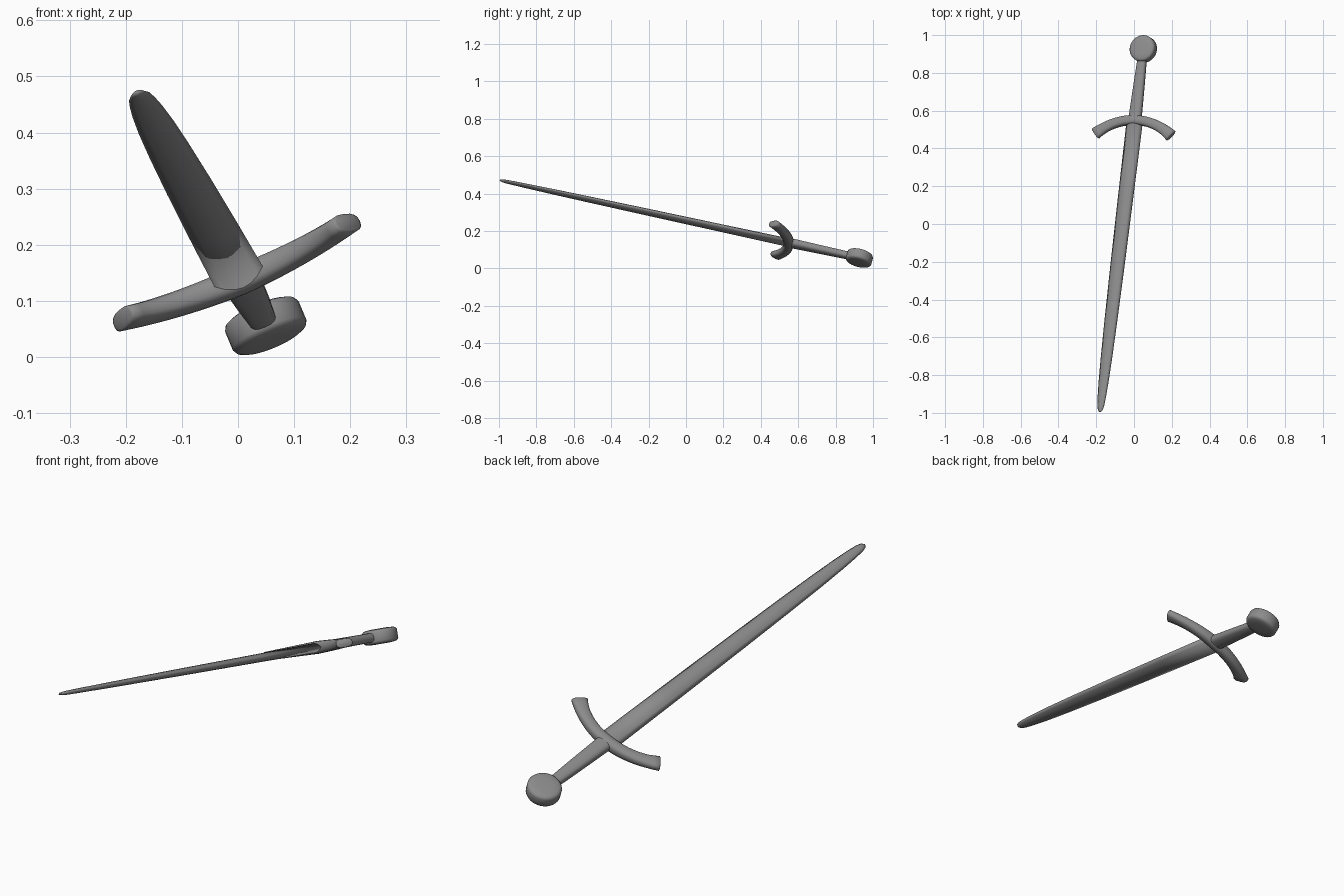
import bpy, bmesh
from math import sin, cos, pi, radians, copysign
from mathutils import Vector, Matrix

if "Cube" in bpy.data.objects:
    bpy.data.objects.remove(bpy.data.objects["Cube"])

# Sword frame: X along guard, Y towards pommel, Z out of the flat of the blade
Y = Vector((0.116, 0.971, -0.21)).normalized()
X = Vector((0.919, -0.022, 0.392))
X = (X - Y * X.dot(Y)).normalized()
Z = X.cross(Y)
FRAME = Matrix.Translation((0.0045, 0.55, 0.137)) @ Matrix((X, Y, Z)).transposed().to_4x4()

# Dark steel
steel = bpy.data.materials.new("dark_steel")
steel.diffuse_color = (0.26, 0.26, 0.26, 1)
steel.use_nodes = True
steel.node_tree.nodes["Principled BSDF"].inputs["Base Color"].default_value = steel.diffuse_color


def oval(n=16, p=1.0):
    """Rounded section; p < 1 makes it boxier."""
    f = lambda v: copysign(abs(v) ** p, v)
    return [(f(cos(2 * pi * i / n)), f(sin(2 * pi * i / n))) for i in range(n)]


def loft(name, stations, section, angle=85):
    """Stations: (centre, width axis, thickness axis, half width, half thickness)."""
    bm = bmesh.new()
    rings = [[bm.verts.new(Vector(c) + Vector(a) * s * w + Vector(b) * t * h)
              for s, t in section] for c, a, b, w, h in stations]
    n = len(section)
    for r0, r1 in zip(rings, rings[1:]):
        for i in range(n):
            bm.faces.new((r0[i], r0[(i + 1) % n], r1[(i + 1) % n], r1[i]))
    bm.faces.new(rings[0])
    bm.faces.new(rings[-1])
    bmesh.ops.recalc_face_normals(bm, faces=bm.faces)
    me = bpy.data.meshes.new(name)
    bm.to_mesh(me)
    bm.free()
    me.materials.append(steel)
    ob = bpy.data.objects.new(name, me)
    ob.matrix_world = FRAME
    bpy.context.collection.objects.link(ob)
    bpy.ops.object.select_all(action='DESELECT')
    ob.select_set(True)
    bpy.context.view_layer.objects.active = ob
    bpy.ops.object.shade_smooth_by_angle(angle=radians(angle))
    return ob


def along_y(rows):
    return [((0, y, 0), (1, 0, 0), (0, 0, 1), w, t) for y, w, t in rows]


# Blade: lens section tapering to a rounded tip
lens = [(1, 0), (0.65, 0.6), (0.3, 0.9), (0, 1), (-0.3, 0.9), (-0.65, 0.6),
        (-1, 0), (-0.65, -0.6), (-0.3, -0.9), (0, -1), (0.3, -0.9), (0.65, -0.6)]
loft("blade", along_y([
    (0.0, 0.047, 0.020), (-0.4, 0.0445, 0.017), (-0.8, 0.041, 0.015),
    (-1.1, 0.037, 0.013), (-1.3, 0.033, 0.0115), (-1.43, 0.0285, 0.010),
    (-1.51, 0.024, 0.009), (-1.56, 0.0195, 0.008), (-1.583, 0.013, 0.006),
    (-1.592, 0.004, 0.002)]), lens, 120)

# Grip: narrows towards the pommel
loft("grip", along_y([(0.0, 0.036, 0.022), (0.2, 0.030, 0.020), (0.35, 0.024, 0.019)]),
     oval(16, 0.75))

# Guard: arc curving towards the tip, ends wider and flatter
R, END, N = 0.337, radians(40), 20
arc = []
for i in range(N + 1):
    k = 2 * i / N - 1
    a = k * END
    arc.append(((R * sin(a), R * (cos(a) - 1), 0), (sin(a), cos(a), 0), (0, 0, 1),
                0.026 + 0.008 * k ** 4, 0.026 - 0.008 * abs(k)))
# rounded shoulders on the end faces
for j, s in ((0, -1), (-1, 1)):
    c, a, b, w, h = arc[j]
    cap = (Vector(c) + Vector((cos(END) * s, -sin(END), 0)) * 0.003, a, b, w * 0.85, h * 0.8)
    arc.insert(0, cap) if j == 0 else arc.append(cap)
loft("guard", arc, oval(16, 0.75))

# Pommel: thick disc with softened rims
disc = [(-0.031, 0.035), (-0.029, 0.058), (-0.025, 0.067), (-0.018, 0.071),
        (0.018, 0.071), (0.025, 0.067), (0.029, 0.058), (0.031, 0.035)]
loft("pommel", [((0, 0.388, z), (1, 0, 0), (0, 1, 0), r, r) for z, r in disc], oval(32))
